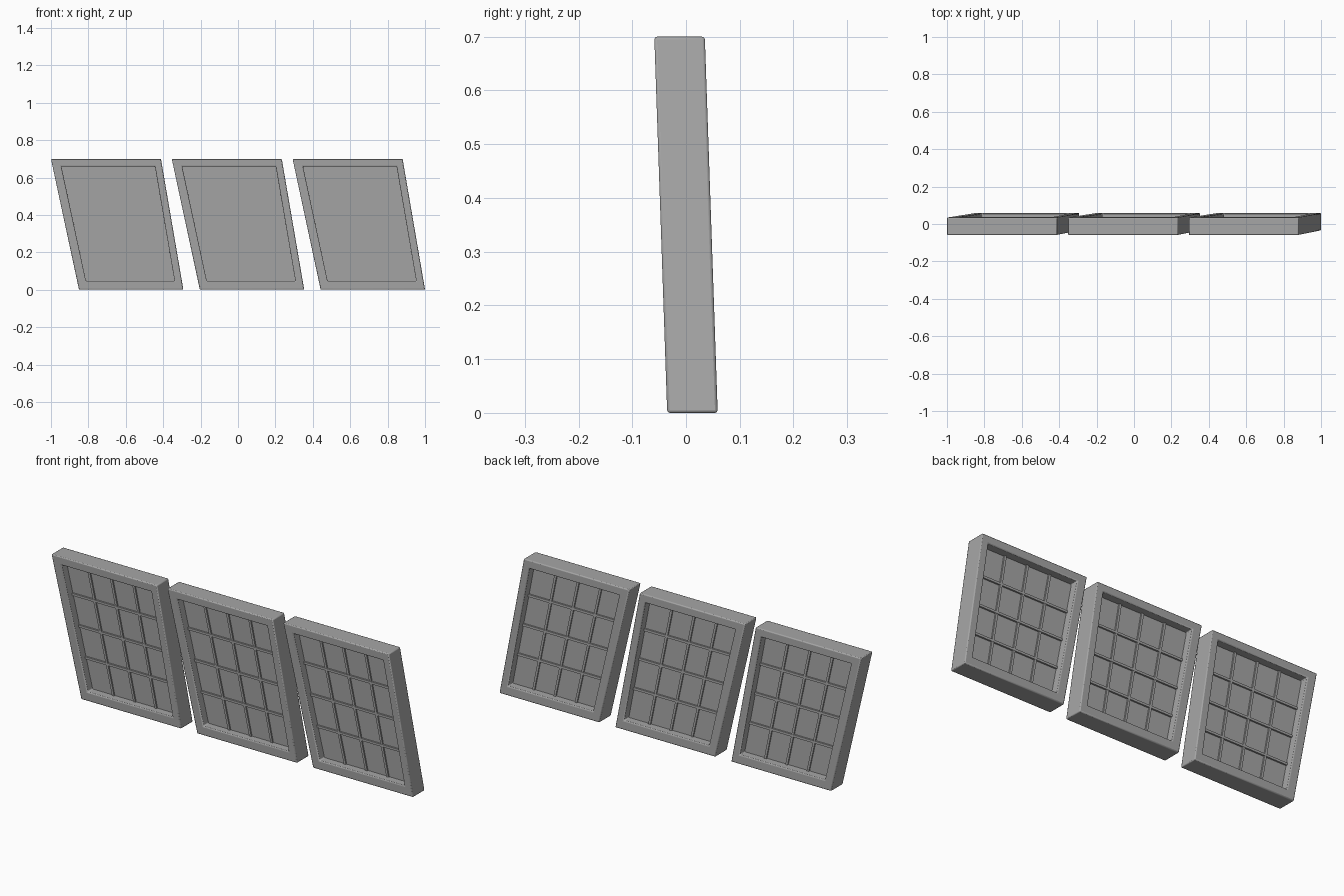
import bpy
import bmesh

cube = bpy.data.objects.get("Cube")
if cube:
    bpy.data.objects.remove(cube, do_unlink=True)

HEIGHT, DEPTH, SPACING = 0.7, 0.094, 0.646
PANE, BAR = 0.012, 0.012

grey = bpy.data.materials.new("mid_grey")
grey.use_nodes = True
grey.diffuse_color = (0.38, 0.38, 0.38, 1)
grey.node_tree.nodes["Principled BSDF"].inputs["Base Color"].default_value = (0.38, 0.38, 0.38, 1)


def lerp(a, b, t):
    return a + (b - a) * t


def edges(z):
    """Left and right edge of the slanted window at a height."""
    t = z / HEIGHT
    return lerp(-0.85, -1.0, t), lerp(-0.292, -0.412, t)


def point(x, y, z):
    """Lean the window slightly towards the front."""
    return (x, y + lerp(0.012, -0.012, z / HEIGHT), z)


def outer(a, b, y):
    z = b * HEIGHT
    left, right = edges(z)
    return point(lerp(left, right, a), y, z)


def inner(a, b, y):
    z = lerp(0.047, 0.659, b)
    left, right = edges(z)
    return point(lerp(left + 0.047, right - 0.039, a), y, z)


def make(name, bm, offset, bevel=0):
    bmesh.ops.recalc_face_normals(bm, faces=bm.faces)
    mesh = bpy.data.meshes.new(name)
    bm.to_mesh(mesh)
    bm.free()
    mesh.materials.append(grey)
    obj = bpy.data.objects.new(name, mesh)
    bpy.context.collection.objects.link(obj)
    obj.location.x = offset
    if bevel:
        mod = obj.modifiers.new("soft_edges", "BEVEL")
        mod.width = bevel
        mod.segments = 2
        bpy.ops.object.select_all(action="DESELECT")
        obj.select_set(True)
        bpy.context.view_layer.objects.active = obj
        bpy.ops.object.shade_smooth_by_angle()
    return obj


def loft(bm, rings, closed):
    """Skin rings of four corners, either into a loop or capped."""
    loops = [[bm.verts.new(p) for p in ring] for ring in rings]
    count = len(loops)
    for i in range(count if closed else count - 1):
        r, s = loops[i], loops[(i + 1) % count]
        for k in range(4):
            n = (k + 1) % 4
            bm.faces.new((r[k], r[n], s[n], s[k]))
    if not closed:
        bm.faces.new(loops[0])
        bm.faces.new(loops[-1])


def ring(place, y, a0=0, a1=1, b0=0, b1=1):
    return [place(a, b, y) for a, b in ((a0, b0), (a1, b0), (a1, b1), (a0, b1))]


def slab(bm, thickness, *span):
    loft(bm, [ring(inner, s * thickness / 2, *span) for s in (-1, 1)], False)


for i, side in enumerate(("right", "middle", "left")):
    offset = i * SPACING

    # Deep surrounding frame
    bm = bmesh.new()
    h = DEPTH / 2
    loft(bm, [ring(outer, -h), ring(outer, h), ring(inner, h), ring(inner, -h)], True)
    make(side + "_window_frame", bm, offset, 0.005)

    # Recessed pane, tucked slightly into the frame
    bm = bmesh.new()
    slab(bm, PANE, -0.01, 1.01, -0.01, 1.01)
    make(side + "_window_pane", bm, offset)

    # Thin glazing bars, proud of both pane faces
    bm = bmesh.new()
    for k in (1, 2, 3):
        c = k / 4
        da, db = BAR / 2 / 0.48, BAR / 2 / 0.612
        slab(bm, PANE + 0.014, c - da, c + da, -0.005, 1.005)
        slab(bm, PANE + 0.016, -0.005, 1.005, c - db, c + db)
    make(side + "_glazing_bars", bm, offset)
